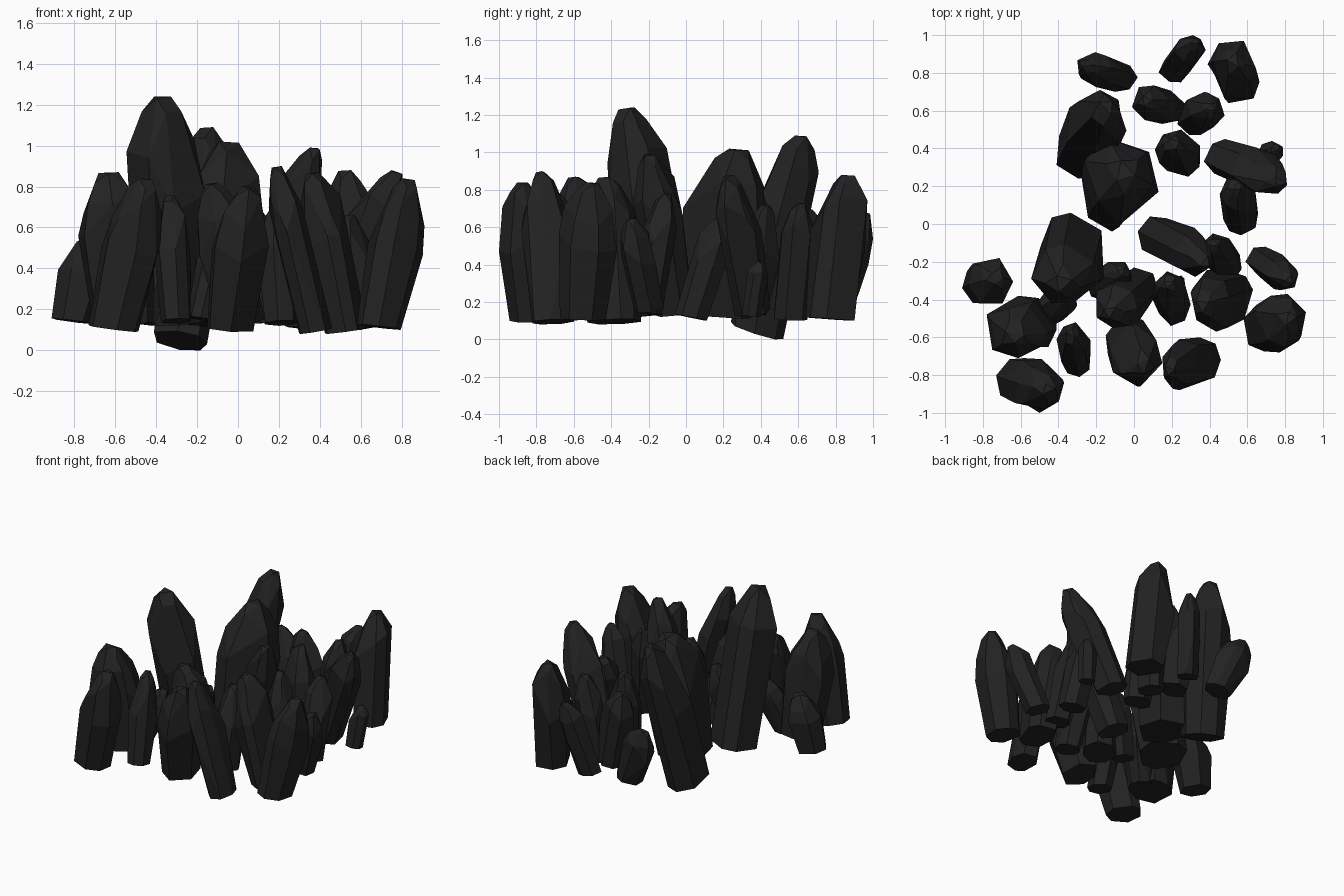
import bpy, bmesh, random
from math import cos, sin, tau
from mathutils import Vector

if "Cube" in bpy.data.objects:
    bpy.data.objects.remove(bpy.data.objects["Cube"])

random.seed(7)
mat = bpy.data.materials.new("dark_stone")
mat.diffuse_color = (0.016, 0.016, 0.016, 1)
mat.use_nodes = True
mat.node_tree.nodes["Principled BSDF"].inputs["Base Color"].default_value = mat.diffuse_color

# Cross-sections along a shard: (height fraction, radius)
RINGS = [(0, .84), (.56, 1.0), (.77, .84), (.94, .48), (1, .26)]


def shard(name, x0, x1, y0, y1, z0, z1, lx, ly, tilt=.8):
    """Faceted stone leaning by (lx, ly), fitted to its bounding box."""
    h = z1 - z0
    rx = max((x1 - x0) / 2 - .32 * abs(lx), .05)
    ry = max((y1 - y0) / 2 - .32 * abs(ly), .05)
    n = random.choice((6, 7, 7))
    phase = random.random() * tau
    angles = [phase + (i + random.uniform(-.22, .22)) * tau / n for i in range(n)]
    pts = []
    for k, (t, r) in enumerate(RINGS):
        for i, a in enumerate(angles):
            if k >= 3 and i % 2 == k % 2:
                continue
            q = r * random.uniform(.93, 1.05)
            dx, dy = rx * q * cos(a), ry * q * sin(a)
            # rings stay roughly square to the leaning axis
            z = t * h - (dx * lx + dy * ly) / h * (tilt if k == 0 else .8)
            if k in (1, 2):
                z += random.uniform(-.07, .07) * h
            pts.append(Vector((dx + (t - .5) * lx, dy + (t - .5) * ly, z)))
    lo = [min(p[j] for p in pts) for j in range(3)]
    hi = [max(p[j] for p in pts) for j in range(3)]
    box = ((x0, x1), (y0, y1), (z0, z1))
    bm = bmesh.new()
    for p in pts:
        bm.verts.new([b[0] + (p[j] - lo[j]) / (hi[j] - lo[j]) * (b[1] - b[0])
                      for j, b in enumerate(box)])
    bmesh.ops.convex_hull(bm, input=bm.verts)
    loose = [v for v in bm.verts if not v.link_faces]
    bmesh.ops.delete(bm, geom=loose, context='VERTS')
    bmesh.ops.dissolve_limit(bm, angle_limit=.2, verts=bm.verts, edges=bm.edges)
    bmesh.ops.recalc_face_normals(bm, faces=bm.faces)
    me = bpy.data.meshes.new(name)
    bm.to_mesh(me)
    bm.free()
    me.materials.append(mat)
    bpy.context.collection.objects.link(bpy.data.objects.new(name, me))


# Tall central stones
shard("tall_stone_left", -.56, -.16, -.42, .06, .12, 1.24, -.04, -.2)
shard("tall_stone_middle", -.28, .13, -.04, .46, .11, 1.02, .06, .1)
shard("tall_stone_back", -.41, -.04, .24, .71, 0, 1.09, .12, .22, 1.8)
shard("tall_stone_right", .02, .41, -.28, .04, .12, .99, .24, -.12)

# Back group
shard("back_stone_1", -.30, .02, .70, .91, .13, .58, -.16, .06)
shard("back_stone_2", .13, .38, .75, 1.0, .12, .68, .10, .14)
shard("back_stone_3", .39, .68, .64, .97, .10, .88, -.02, .08)
shard("back_stone_4", -.01, .28, .53, .74, .13, .70, -.1, .03)
shard("back_stone_5", .23, .48, .47, .70, .10, .73, .08, .05)
shard("back_stone_6", .11, .35, .25, .50, .13, .72, -.04, .08)

# Right group
shard("right_stone_1", .37, .81, .16, .45, .12, .88, .28, -.11)
shard("right_stone_2", .65, .79, .30, .44, .12, .42, .03, .04)
shard("right_stone_3", .45, .66, -.06, .25, .10, .66, -.02, .16)
shard("right_stone_4", .36, .57, -.30, -.05, .13, .78, -.06, .1)
shard("right_stone_5", .59, .87, -.35, -.12, .14, .65, .14, -.09)
shard("right_stone_6", .58, .91, -.68, -.37, .10, .84, .13, .04)

# Front group
shard("front_stone_1", .30, .63, -.57, -.24, .08, .87, -.15, -.04)
shard("front_stone_2", .15, .46, -.88, -.60, .08, .90, -.18, -.05)
shard("front_stone_3", -.15, .15, -.86, -.47, .09, .80, .08, -.12)
shard("front_stone_4", .10, .30, -.54, -.25, .12, .70, -.03, .12)
shard("front_stone_5", -.20, .13, -.55, -.23, .12, .82, -.13, -.11)
shard("front_stone_6", -.25, -.01, -.40, -.20, .14, .60, .1, .06)

# Left group
shard("left_stone_1", -.91, -.64, -.42, -.18, .13, .55, .08, .03)
shard("left_stone_2", -.78, -.41, -.71, -.38, .12, .87, -.06, -.07)
shard("left_stone_3", -.56, -.30, -.55, -.33, .12, .55, .12, .1)
shard("left_stone_4", -.41, -.23, -.81, -.52, .13, .76, -.03, .13)
shard("left_stone_5", -.73, -.37, -1.0, -.71, .09, .84, .14, -.05)
